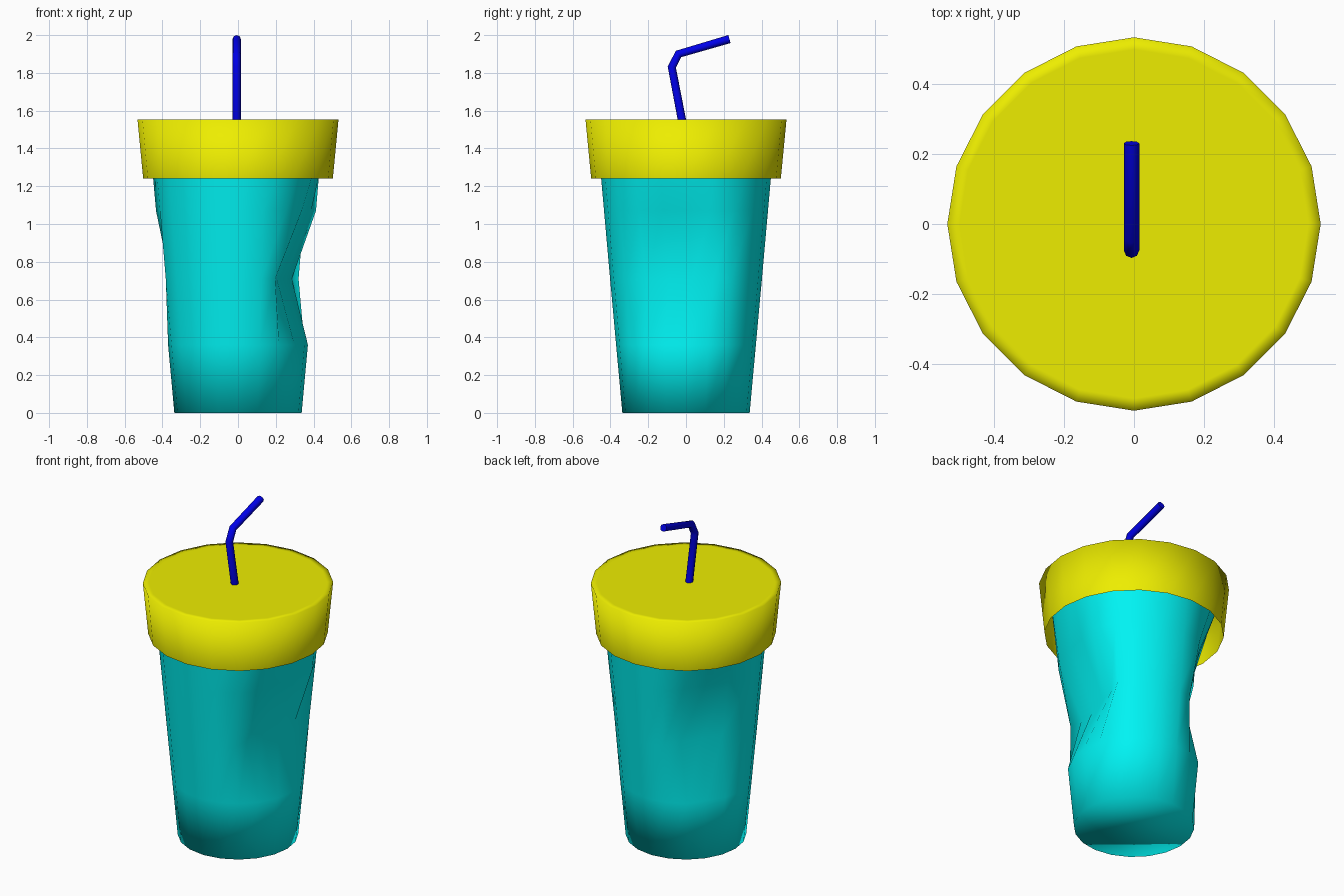
import bpy, bmesh
from math import sin, cos, pi, radians
from mathutils import Vector

if "Cube" in bpy.data.objects:
    bpy.data.objects.remove(bpy.data.objects["Cube"])

SIDES = 20


def material(name, color):
    m = bpy.data.materials.new(name)
    m.diffuse_color = (*color, 1)
    m.use_nodes = True
    m.node_tree.nodes["Principled BSDF"].inputs["Base Color"].default_value = m.diffuse_color
    return m


def lathe(name, profile, mat, cap_bottom=False, cap_top=False, shape=None):
    """Revolve an (r, z) profile; shape() may move each point."""
    bm = bmesh.new()
    rings = []
    for r, z in profile:
        ring = []
        for i in range(SIDES):
            a = 2 * pi * i / SIDES
            p = Vector((r * cos(a), r * sin(a), z))
            ring.append(bm.verts.new(shape(p) if shape else p))
        rings.append(ring)
    for lo, hi in zip(rings, rings[1:]):
        for i in range(SIDES):
            j = (i + 1) % SIDES
            bm.faces.new((lo[i], lo[j], hi[j], hi[i]))
    if cap_bottom:
        bm.faces.new(rings[0][::-1])
    if cap_top:
        bm.faces.new(rings[-1])
    for f in bm.faces:
        f.smooth = True
    mesh = bpy.data.meshes.new(name)
    bm.to_mesh(mesh)
    bm.free()
    ob = bpy.data.objects.new(name, mesh)
    bpy.context.collection.objects.link(ob)
    mesh.materials.append(mat)
    return ob


# Squeezed dents: direction in degrees, and reach limit per ring height
DENTS = [(-12, {0.71: 0.265, 1.07: 0.385}),
         (146, {0.36: 0.35, 0.71: 0.29, 1.07: 0.36})]


def dent(p):
    for angle, limits in DENTS:
        n = Vector((cos(radians(angle)), sin(radians(angle)), 0))
        excess = p.dot(n) - limits.get(round(p.z, 2), 9)
        if excess > 0:
            p = p - n * excess * 1.2
    return p


# Cup with flat base, its open top tucked inside the lid
cup_profile = [(0.337, 0), (0.37, 0.36), (0.402, 0.71), (0.434, 1.07), (0.465, 1.42)]
lathe("cup", cup_profile, material("cup_cyan", (0.0, 0.9, 0.9)),
      cap_bottom=True, shape=dent)

# Lid: open-bottomed shell
lid_profile = [(0.502, 1.24), (0.532, 1.552), (0.497, 1.552)]
lathe("lid", lid_profile, material("lid_yellow", (0.85, 0.85, 0.0)), cap_top=True)

# Bent straw
curve = bpy.data.curves.new("straw", 'CURVE')
curve.dimensions = '3D'
curve.bevel_depth = 0.022
curve.bevel_resolution = 2
curve.use_fill_caps = True
path = [(-0.012, 1.50), (-0.075, 1.83), (-0.04, 1.90), (0.23, 1.979)]
spline = curve.splines.new('POLY')
spline.points.add(len(path) - 1)
for pt, (y, z) in zip(spline.points, path):
    pt.co = (-0.007, y, z, 1)
straw = bpy.data.objects.new("straw", curve)
bpy.context.collection.objects.link(straw)
curve.materials.append(material("straw_blue", (0.0, 0.0, 0.8)))
bpy.context.view_layer.objects.active = straw
straw.select_set(True)
bpy.ops.object.convert(target='MESH')
bpy.ops.object.shade_smooth_by_angle(angle=radians(50))
